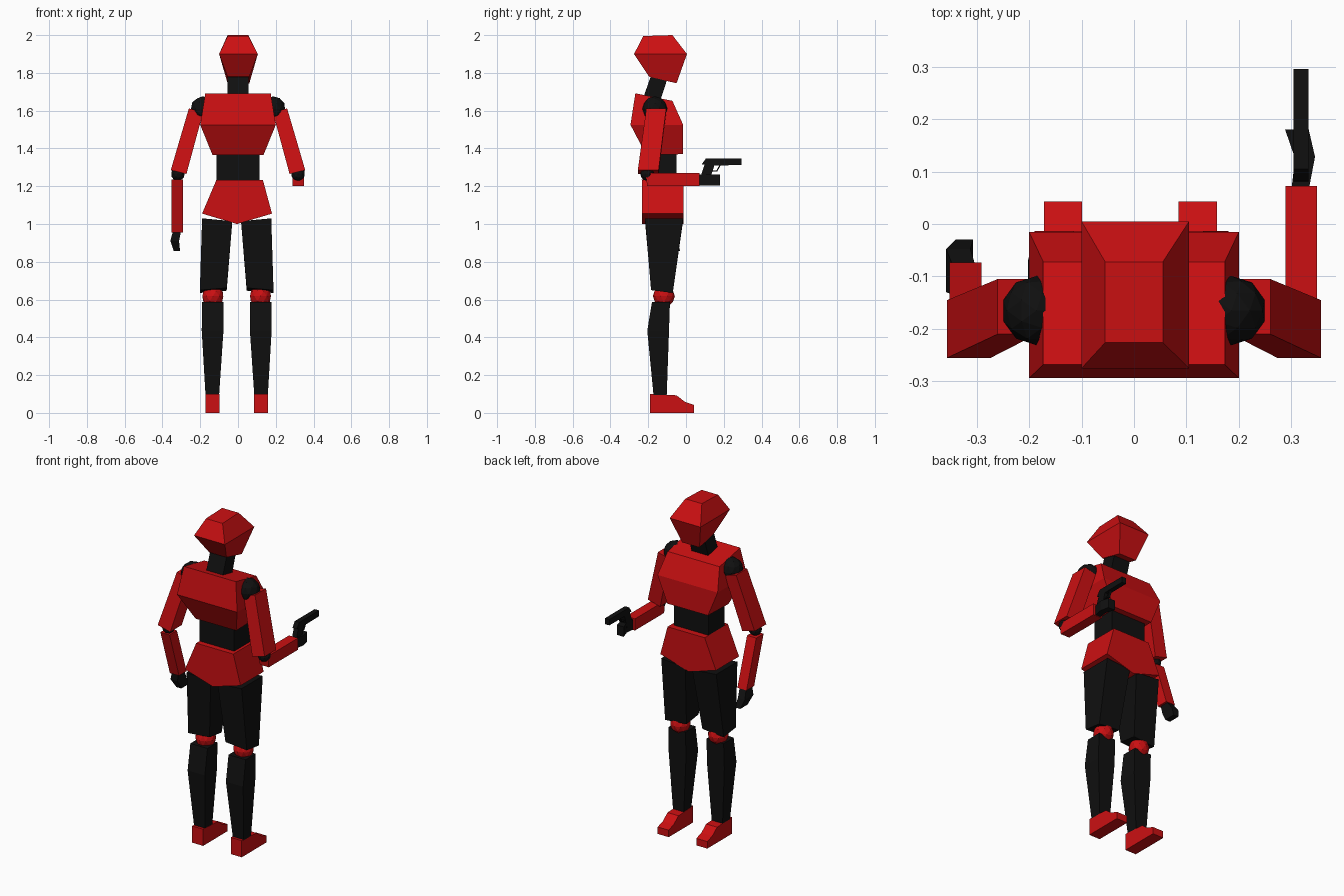
import bpy, bmesh
from mathutils import Matrix


def material(name, rgb):
    m = bpy.data.materials.new(name)
    m.diffuse_color = (*rgb, 1)
    return m


RED = material("red", (0.6, 0.005, 0.006))
BLACK = material("black", (0.005, 0.005, 0.005))


def finish(name, bm, mat):
    bmesh.ops.recalc_face_normals(bm, faces=bm.faces)
    me = bpy.data.meshes.new(name)
    bm.to_mesh(me)
    bm.free()
    me.materials.append(mat)
    ob = bpy.data.objects.new(name, me)
    bpy.context.collection.objects.link(ob)
    return ob


def loft(name, mat, rings, s=1, c=0):
    """Rings are (x0, x1, y0, y1, z, rise at x1, rise at y1); s and c mirror x."""
    bm = bmesh.new()
    loops = []
    for x0, x1, y0, y1, z, rx, ry in rings:
        pts = [(x0, y0, z), (x1, y0, z + rx), (x1, y1, z + rx + ry), (x0, y1, z + ry)]
        loops.append([bm.verts.new((s * x + c, y, h)) for x, y, h in pts])
    for a, b in zip(loops, loops[1:]):
        for i in range(4):
            j = (i + 1) % 4
            bm.faces.new((a[i], a[j], b[j], b[i]))
    bm.faces.new(loops[0])
    bm.faces.new(loops[-1])
    return finish(name, bm, mat)


def extrude(name, mat, pts, axis, lo, hi, s=1, c=0):
    """Prism from a 2D profile, pushed from lo to hi along one axis."""
    bm = bmesh.new()

    def place(a, b, d):
        x, y, z = {"x": (d, a, b), "y": (a, d, b), "z": (a, b, d)}[axis]
        return bm.verts.new((s * x + c, y, z))

    f = [place(a, b, lo) for a, b in pts]
    g = [place(a, b, hi) for a, b in pts]
    bm.faces.new(f)
    bm.faces.new(g)
    for i in range(len(pts)):
        j = (i + 1) % len(pts)
        bm.faces.new((f[i], f[j], g[j], g[i]))
    return finish(name, bm, mat)


def ball(name, mat, loc, r, sub=2):
    bm = bmesh.new()
    bmesh.ops.create_icosphere(bm, subdivisions=sub, radius=r, matrix=Matrix.Translation(loc))
    return finish(name, bm, mat)


# Head and neck
loft("head", RED, [(-0.055, 0.06, -0.195, -0.05, 1.78, 0, -0.035),
                   (-0.1, 0.105, -0.275, 0.005, 1.9, 0, 0),
                   (-0.055, 0.055, -0.226, -0.072, 1.995, 0, 0.005)])
loft("neck", BLACK, [(-0.055, 0.055, -0.24, -0.15, 1.63, 0, -0.02),
                     (-0.055, 0.055, -0.18, -0.095, 1.8, 0, -0.02)])

# Torso
loft("chest", RED, [(-0.135, 0.135, -0.21, -0.015, 1.365, 0, 0.005),
                    (-0.2, 0.2, -0.294, -0.015, 1.525, 0, 0),
                    (-0.173, 0.173, -0.268, -0.072, 1.692, 0, -0.04)])
loft("waist", BLACK, [(-0.115, 0.115, -0.2, -0.05, 1.2, 0, 0),
                      (-0.115, 0.115, -0.2, -0.05, 1.4, 0, 0)])
extrude("pelvis", RED, [(-0.115, 1.232), (0.132, 1.232), (0.18, 1.055),
                        (-0.005, 1.0), (-0.19, 1.055)], "y", -0.233, -0.013)

# Legs, mirrored about the hip centre
C = -0.007
for side, s in (("right", 1), ("left", -1)):
    loft(side + "_thigh", BLACK, [(0.053, 0.195, -0.185, -0.07, 0.662, -0.012, -0.015),
                                  (0.023, 0.183, -0.217, -0.016, 1.015, 0.015, 0)], s, C)
    ball(side + "_knee", RED, (s * 0.126 + C, -0.117, 0.618), 0.058)
    loft(side + "_shin", BLACK, [(0.093, 0.165, -0.172, -0.102, 0.095, 0, 0),
                                 (0.07, 0.185, -0.205, -0.09, 0.435, 0, 0),
                                 (0.07, 0.184, -0.18, -0.085, 0.588, 0, 0)], s, C)
    extrude(side + "_foot", RED, [(-0.19, 0), (0.043, 0), (0.043, 0.042), (-0.005, 0.058),
                                  (-0.05, 0.093), (-0.19, 0.1)], "x", 0.092, 0.165, s, C)
    # Shoulders, upper arms and elbows
    ball(side + "_shoulder", BLACK, (s * 0.186, -0.165, 1.61), 0.066)
    loft(side + "_upper_arm", RED, [(0.273, 0.356, -0.255, -0.145, 1.265, 0.02, 0),
                                    (0.185, 0.26, -0.21, -0.105, 1.59, 0.022, 0)], s)
    ball(side + "_elbow", BLACK, (s * 0.318, -0.205, 1.265), 0.037)

# Left forearm and hand, hanging down
loft("left_forearm", RED, [(-0.352, -0.291, -0.145, -0.073, 0.955, 0, 0),
                           (-0.352, -0.291, -0.235, -0.165, 1.235, 0, 0)])
loft("left_hand", BLACK, [(-0.34, -0.307, -0.1, -0.03, 0.857, 0, 0),
                          (-0.358, -0.312, -0.13, -0.048, 0.91, 0, 0),
                          (-0.345, -0.302, -0.135, -0.08, 0.96, 0, 0)])

# Right forearm and hand, held forward
loft("right_forearm", RED, [(0.289, 0.349, -0.205, 0.072, 1.2, 0, 0),
                            (0.289, 0.349, -0.215, 0.072, 1.27, 0, 0)])
extrude("right_hand", BLACK, [(0.3, 0.065), (0.333, 0.065), (0.345, 0.128), (0.333, 0.18),
                              (0.288, 0.18), (0.307, 0.125)], "z", 1.203, 1.263)

# Pistol: slide with grip, and trigger guard
extrude("pistol_body", BLACK, [(0.105, 1.347), (0.295, 1.347), (0.295, 1.312), (0.15, 1.31),
                               (0.125, 1.23), (0.07, 1.23), (0.098, 1.315), (0.083, 1.315)],
        "x", 0.304, 0.333)
extrude("trigger_guard", BLACK, [(0.185, 1.312), (0.165, 1.278), (0.135, 1.278), (0.135, 1.284),
                                 (0.161, 1.284), (0.177, 1.312)], "x", 0.311, 0.326)
